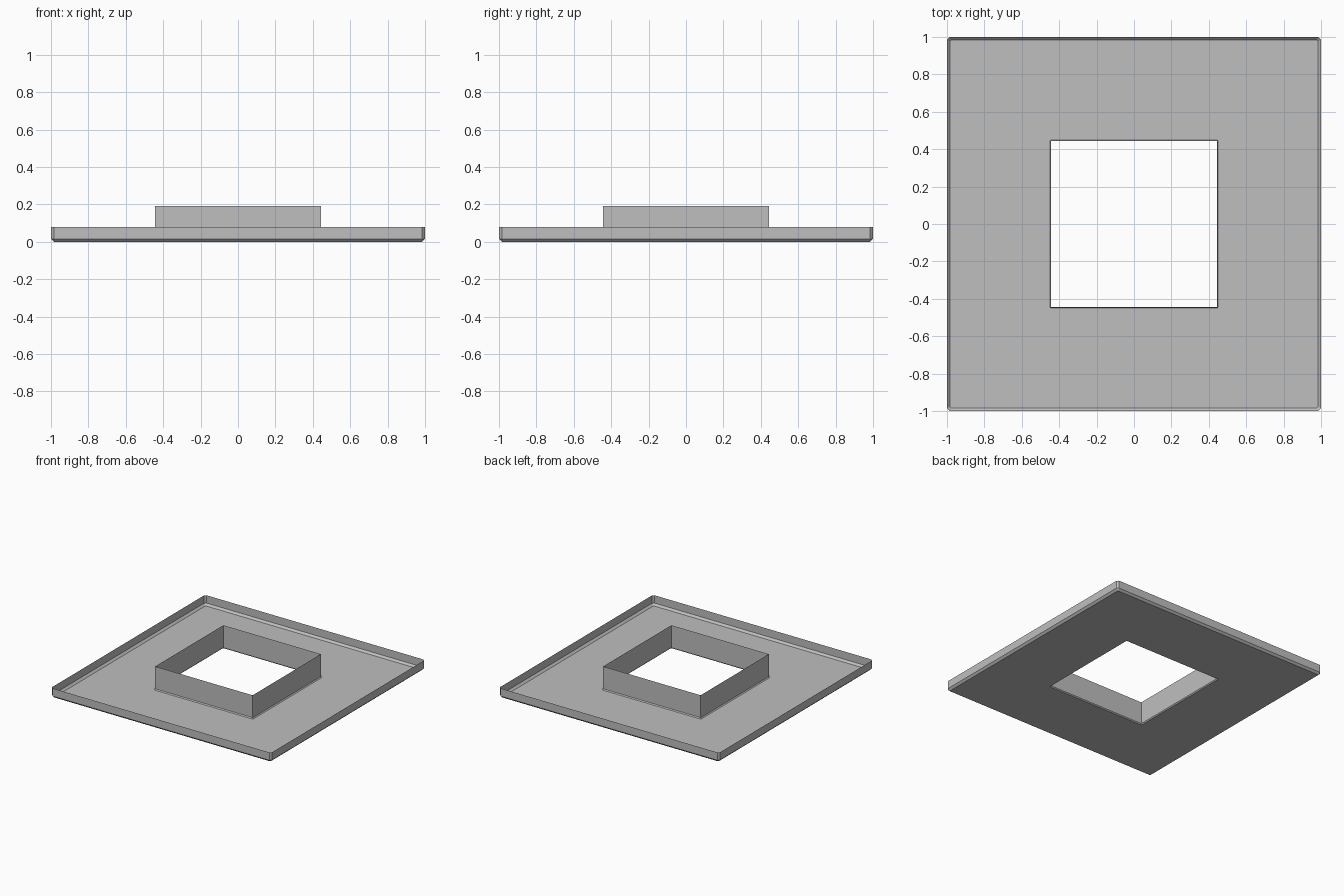
import bpy, bmesh

if "Cube" in bpy.data.objects:
    bpy.data.objects.remove(bpy.data.objects["Cube"])

grey = bpy.data.materials.new("light grey")
grey.diffuse_color = (0.52, 0.52, 0.52, 1)
grey.use_nodes = True
grey.node_tree.nodes["Principled BSDF"].inputs["Base Color"].default_value = grey.diffuse_color


def ring(bm, r, c, z):
    """Square ring of half-width r whose corners are cut by c."""
    pts = [(r, c - r), (r, r - c), (r - c, r), (c - r, r),
           (-r, r - c), (-r, c - r), (c - r, -r), (r - c, -r)]
    return [bm.verts.new((x, y, z)) for x, y in pts]


def sheet(name, profile):
    """Thin folded sheet joining rings given as (half-width, corner cut, height)."""
    bm = bmesh.new()
    rings = [ring(bm, *p) for p in profile]
    for a, b in zip(rings, rings[1:]):
        for i in range(8):
            j = (i + 1) % 8
            bm.faces.new((a[i], a[j], b[j], b[i]))
    bmesh.ops.remove_doubles(bm, verts=bm.verts, dist=1e-5)
    mesh = bpy.data.meshes.new(name)
    bm.to_mesh(mesh)
    bm.free()
    mesh.materials.append(grey)
    obj = bpy.data.objects.new(name, mesh)
    bpy.context.collection.objects.link(obj)
    return obj


# Shallow pan: upright rim, bevelled bottom edge, flat floor with a square opening
sheet("tray", [(1.0, 0.015, 0.08), (1.0, 0.015, 0.016),
               (0.984, 0.006, 0.0), (0.45, 0.006, 0.0)])

# Upright collar around the opening, with a small bevel at its foot
sheet("collar", [(0.45, 0.006, 0.0), (0.443, 0.0, 0.008), (0.443, 0.0, 0.192)])
